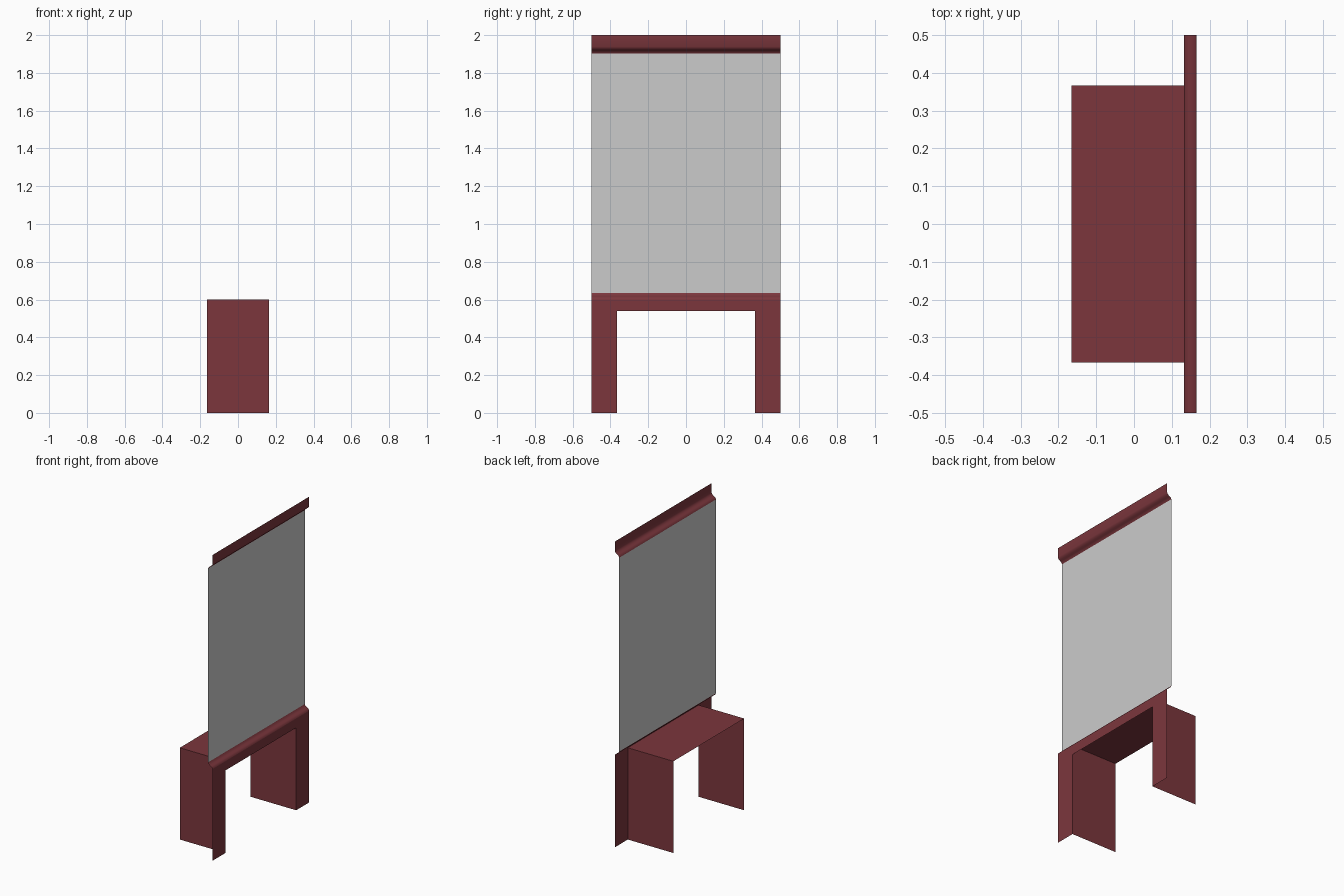
import bpy
import bmesh

if "Cube" in bpy.data.objects:
    bpy.data.objects.remove(bpy.data.objects["Cube"])

FRONT, WALL, HALF = 0.165, 0.133, 0.5      # front plane, wall plane, half width
OPEN, OPEN_TOP, SHELF = 0.366, 0.54, 0.60  # opening half width and heights

wood = bpy.data.materials.new("dark_red")
wood.diffuse_color = (0.2, 0.037, 0.046, 1)
wood.use_nodes = True
wood.node_tree.nodes["Principled BSDF"].inputs["Base Color"].default_value = wood.diffuse_color


def make_object(name, bm, material=None):
    mesh = bpy.data.meshes.new(name)
    bm.to_mesh(mesh)
    bm.free()
    obj = bpy.data.objects.new(name, mesh)
    bpy.context.collection.objects.link(obj)
    if material:
        mesh.materials.append(material)
    return obj


def sweep(name, starts, direction, material=None):
    """Sweep an open profile straight along a direction into a thin sheet."""
    bm = bmesh.new()
    a = [bm.verts.new(p) for p in starts]
    b = [bm.verts.new([c + d for c, d in zip(p, direction)]) for p in starts]
    for i in range(len(a) - 1):
        bm.faces.new((a[i], b[i], b[i + 1], a[i + 1]))
    return make_object(name, bm, material)


def moulding(name, profile):
    obj = sweep(name, [(x, -HALF, z) for x, z in profile], (0, 2 * HALF, 0), wood)
    bpy.ops.object.select_all(action='DESELECT')
    obj.select_set(True)
    bpy.context.view_layer.objects.active = obj
    bpy.ops.object.shade_smooth_by_angle()
    return obj


# Flat front frame around the opening
bm = bmesh.new()
outline = [(-HALF, 0), (-OPEN, 0), (-OPEN, OPEN_TOP), (OPEN, OPEN_TOP),
           (OPEN, 0), (HALF, 0), (HALF, SHELF), (-HALF, SHELF)]
bm.faces.new([bm.verts.new((FRONT, y, z)) for y, z in outline])
make_object("front_frame", bm, wood)

# Open box behind the opening: two sides and a top
sweep("rear_box", [(-FRONT, -OPEN, 0), (-FRONT, -OPEN, SHELF),
                   (-FRONT, OPEN, SHELF), (-FRONT, OPEN, 0)],
      (2 * FRONT, 0, 0), wood)

# Lower moulding stepping back to the wall panel
moulding("lower_moulding", [(FRONT, SHELF), (0.162, 0.608), (0.155, 0.614),
                            (0.146, 0.619), (0.138, 0.625), (WALL, 0.635)])

# Tall plain panel
sweep("upper_panel", [(WALL, -HALF, 0.635), (WALL, -HALF, 1.903)], (0, 2 * HALF, 0))

# Crown moulding curving out to a flat top band
moulding("crown_moulding", [(WALL, 1.903), (0.137, 1.912), (0.145, 1.918),
                            (0.154, 1.923), (0.161, 1.930), (FRONT, 1.939),
                            (FRONT, 2.0)])
